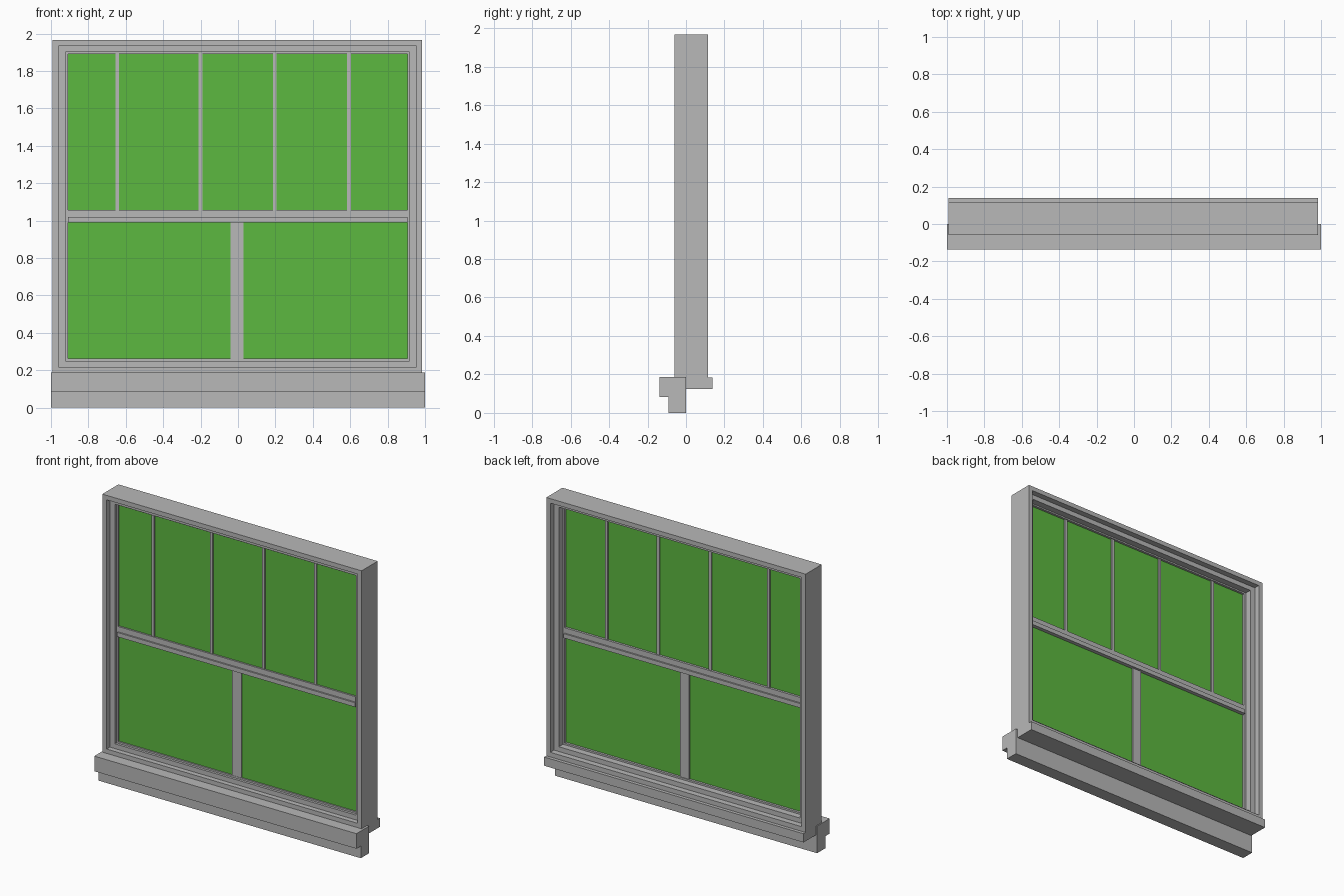
import bpy
import bmesh

cube = bpy.data.objects.get("Cube")
if cube:
    bpy.data.objects.remove(cube, do_unlink=True)


def material(name, rgb):
    m = bpy.data.materials.new(name)
    m.use_nodes = True
    color = (*rgb, 1)
    m.diffuse_color = color
    m.node_tree.nodes["Principled BSDF"].inputs["Base Color"].default_value = color
    return m


GREY = material("grey paint", (0.48, 0.48, 0.48))
GREEN = material("green glass", (0.107, 0.479, 0.051))


def finish(name, bm, mat):
    bmesh.ops.recalc_face_normals(bm, faces=bm.faces)
    mesh = bpy.data.meshes.new(name)
    bm.to_mesh(mesh)
    bm.free()
    mesh.materials.append(mat)
    obj = bpy.data.objects.new(name, mesh)
    bpy.context.collection.objects.link(obj)
    return obj


def box(name, x, y, z, mat=GREY):
    """Box from (min, max) ranges."""
    bm = bmesh.new()
    bmesh.ops.create_cube(bm, size=1)
    for v in bm.verts:
        v.co = [r[0] if c < 0 else r[1] for c, r in zip(v.co, (x, y, z))]
    return finish(name, bm, mat)


def ring(name, outer, inner, y):
    """Rectangular mitred frame; outer and inner are (x0, x1, z0, z1)."""
    bm = bmesh.new()

    def loop(rect, depth):
        x0, x1, z0, z1 = rect
        return [bm.verts.new((px, depth, pz))
                for px, pz in ((x0, z0), (x1, z0), (x1, z1), (x0, z1))]

    loops = [loop(outer, y[0]), loop(inner, y[0]), loop(inner, y[1]), loop(outer, y[1])]
    for a, b in zip(loops, loops[1:] + loops[:1]):
        for i in range(4):
            j = (i + 1) % 4
            bm.faces.new((a[i], a[j], b[j], b[i]))
    return finish(name, bm, GREY)


def extruded(name, profile, x):
    """Prism along x from a (y, z) outline."""
    bm = bmesh.new()
    face = bm.faces.new([bm.verts.new((x[0], py, pz)) for py, pz in profile])
    new = bmesh.ops.extrude_face_region(bm, geom=[face])["geom"]
    verts = [g for g in new if isinstance(g, bmesh.types.BMVert)]
    bmesh.ops.translate(bm, verts=verts, vec=(x[1] - x[0], 0, 0))
    return finish(name, bm, GREY)


# Stepped frame, from the outer casing in to the sash
outline = (-0.993, 0.985, 0.185, 1.966)
casing = (-0.96, 0.955, 0.217, 1.935)
stop = (-0.922, 0.917, 0.25, 1.902)
sash = (-0.908, 0.905, 0.262, 1.892)
ring("outer_casing", outline, casing, (-0.06, 0.115))
ring("inner_stop", casing, stop, (-0.025, 0.075))
ring("sash_frame", stop, sash, (-0.008, 0.03))

# Glass panes
left, right, bottom, top = sash
box("upper_glass", (left, right), (0.002, 0.014), (1.03, top), GREEN)
box("lower_glass", (left, right), (0.002, 0.014), (bottom, 1.01), GREEN)

# Meeting rails
box("upper_rail", (left, right), (-0.01, 0.03), (1.02, 1.057))
box("lower_rail", (left, right), (-0.02, 0.04), (0.99, 1.02))

# Glazing bars
for i, x in enumerate((-0.645, -0.2, 0.197, 0.593)):
    box(f"upper_bar_{i + 1}", (x - 0.01, x + 0.01), (-0.006, 0.024), (1.057, top))
box("lower_mullion", (-0.04, 0.029), (-0.006, 0.024), (bottom, 0.99))

# Sills
extruded("front_sill", ((0, 0), (0, 0.187), (-0.137, 0.187), (-0.137, 0.083),
                        (-0.09, 0.083), (-0.09, 0)), (-1, 1))
box("back_sill", (-0.993, 0.985), (0, 0.138), (0.125, 0.185))
